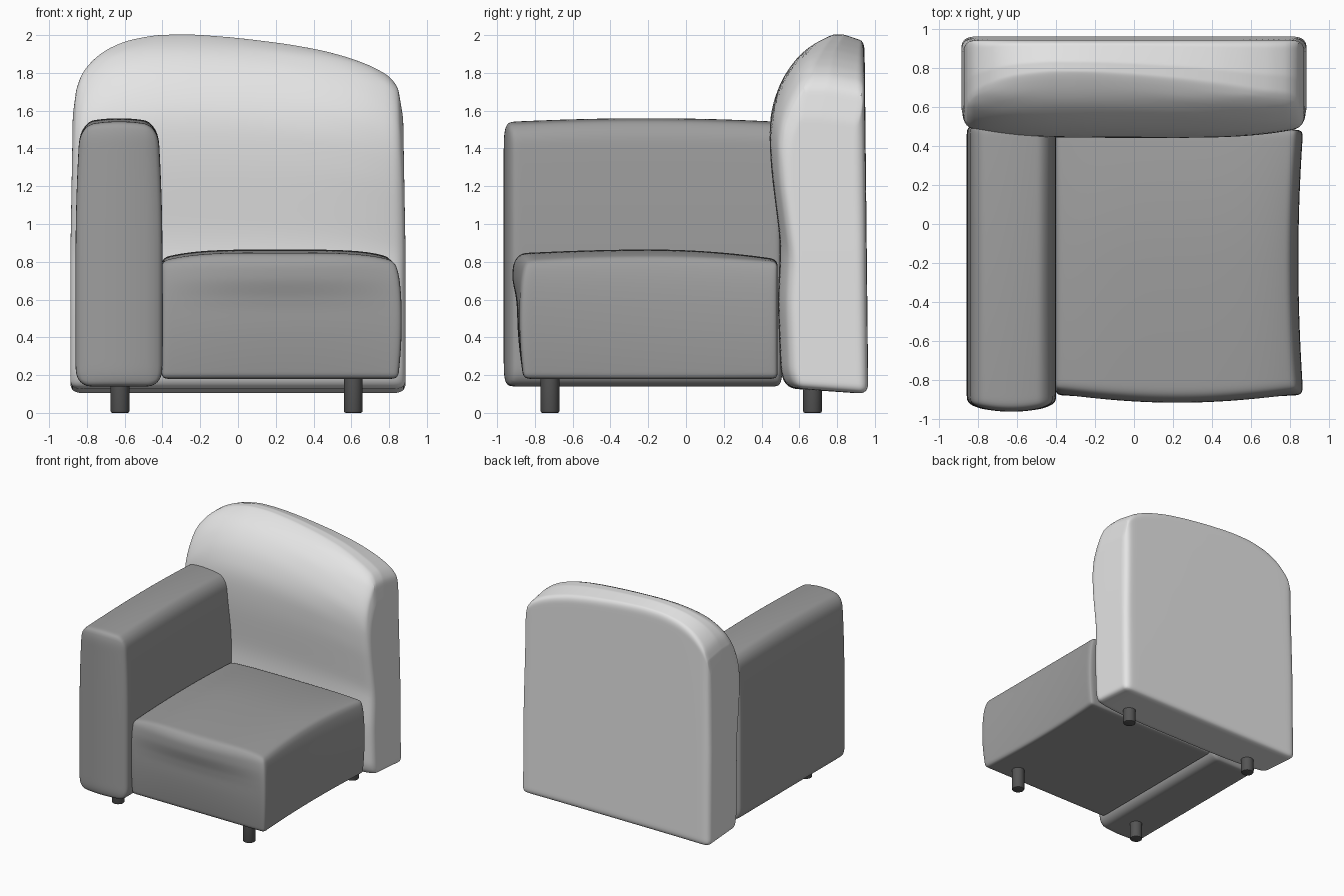
import bpy, bmesh, math
from mathutils import Vector

if "Cube" in bpy.data.objects:
    bpy.data.objects.remove(bpy.data.objects["Cube"])


def material(name, value):
    m = bpy.data.materials.new(name)
    m.use_nodes = True
    colour = (value, value, value, 1)
    m.diffuse_color = colour
    m.node_tree.nodes["Principled BSDF"].inputs["Base Color"].default_value = colour
    return m


light_grey = material("light grey fabric", 0.78)
mid_grey = material("mid grey fabric", 0.34)
dark_grey = material("dark grey leg", 0.09)


def interp(table, t):
    """Smooth interpolation through (position, value) pairs."""
    if t <= table[0][0]:
        return table[0][1]
    for (a, va), (b, vb) in zip(table, table[1:]):
        if t <= b:
            return va + (vb - va) * (t - a) / (b - a)
    return table[-1][1]


def finish(bm, name, mat, angle):
    mesh = bpy.data.meshes.new(name)
    bmesh.ops.recalc_face_normals(bm, faces=bm.faces[:])
    bm.to_mesh(mesh)
    bm.free()
    mesh.materials.append(mat)
    obj = bpy.data.objects.new(name, mesh)
    bpy.context.collection.objects.link(obj)
    bpy.ops.object.select_all(action='DESELECT')
    obj.select_set(True)
    bpy.context.view_layer.objects.active = obj
    bpy.ops.object.shade_smooth_by_angle(angle=math.radians(angle))
    return obj


def soft_box(name, low, high, radius, mat, shape):
    """Rounded cushion; shape(p, u) bends each point, u runs -1..1 per axis."""
    low, high, radius = Vector(low), Vector(high), Vector(radius)
    mid, half = (low + high) / 2, (high - low) / 2
    bm = bmesh.new()
    bmesh.ops.create_cube(bm, size=2)
    bmesh.ops.subdivide_edges(bm, edges=bm.edges[:], cuts=29, use_grid_fill=True)
    for v in bm.verts:
        # crowd the grid towards the edges, then round them
        p = Vector([h * math.sin(c * math.pi / 2) for h, c in zip(half, v.co)])
        core = Vector([max(r - h, min(h - r, c)) for c, h, r in zip(p, half, radius)])
        d = Vector([(a - b) / r for a, b, r in zip(p, core, radius)])
        if d.length > 0:
            d.normalize()
        p = core + Vector([a * r for a, r in zip(d, radius)])
        u = Vector([a / h for a, h in zip(p, half)])
        v.co = shape(p + mid, u)
    obj = finish(bm, name, mat, 50)
    smooth = obj.modifiers.new("soft", 'SUBSURF')
    smooth.levels = smooth.render_levels = 1
    return obj


# Backrest: lopsided arch with a lumbar dip and a leaning crown
arch = [(-.885, 1.62), (-.87, 1.72), (-.84, 1.8), (-.78, 1.87), (-.7, 1.93),
        (-.6, 1.97), (-.45, 2.0), (-.25, 2.005), (0, 1.985), (.25, 1.955),
        (.45, 1.92), (.6, 1.88), (.72, 1.835), (.81, 1.785), (.86, 1.73), (.885, 1.6)]
front_line = [(.1, .53), (.2, .5), (.6, .485), (.9, .5), (1.1, .475), (1.3, .45),
              (1.5, .44), (1.63, .455), (1.75, .5), (1.85, .56), (1.93, .64), (2, .76)]


def backrest_shape(p, u):
    s = (u.z + 1) / 2
    t = (u.y + 1) / 2
    z = .1 + s * (interp(arch, p.x) - .1)
    y_front = interp(front_line, (z + p.z) / 2) + .055 * u.x ** 4
    y_back = .965 - .02 * s
    z -= .06 * max(t - .4, 0) * s ** 8
    z += .03 * (1 - t) * (1 - s) ** 8
    x = p.x * (1 - .015 * max(u.z, 0))
    return Vector((x, y_front + (y_back - y_front) * t, z))


soft_box("backrest", (-.887, .5, .1), (.887, .96, 2), (.06, .06, .05),
         light_grey, backrest_shape)


# Armrest: tall slab, narrower at the top, with a bowed front
def arm_shape(p, u):
    p.x += (-.63 - p.x) * .1 * max(u.z, 0) ** 2
    p.y -= .035 * (1 - u.x ** 2) * max(-u.y, 0) ** 6
    p.z += (.02 * (1 - u.y ** 2) + .025 * (1 - u.x ** 2)) * max(u.z, 0) ** 8
    return p


soft_box("right_armrest", (-.86, -.93, .14), (-.4, .51, 1.515), (.08, .025, .09),
         mid_grey, arm_shape)

# Seat: domed top, nose rolled over the front, pinched outer side
nose = [(.18, 0), (.45, .012), (.55, .015), (.62, .025), (.7, .05), (.76, .06), (.82, .05)]


def seat_shape(p, u):
    top = max(u.z, 0) ** 6
    front = max(-u.y, 0) ** 6
    side = max(u.x, 0) ** 6
    x = p.x + side * (.02 * (1 - u.z ** 2) - .025 * (1 - u.y ** 2) - .02 * top)
    y = p.y - front * ((1 - u.x ** 2) * interp(nose, p.z) + .02 * (1 - u.z ** 2) - .02 * top)
    back_drop = 1 - .7 * max(u.y, 0) ** 2
    z = p.z + top * (.045 * (1 - u.x ** 4) * back_drop + .02 * (1 - u.y ** 2))
    return Vector((x, y, z))


soft_box("seat_cushion", (-.405, -.86, .18), (.85, .485, .8), (.03, .03, .03),
         mid_grey, seat_shape)

# Legs: short round pegs with softened feet
for side, x in (("right", -.625), ("left", .61)):
    for end, y in (("front", -.72), ("back", .67)):
        bm = bmesh.new()
        bmesh.ops.create_cone(bm, cap_ends=True, segments=24, radius1=.05, radius2=.05, depth=.22)
        bmesh.ops.translate(bm, verts=bm.verts[:], vec=(x, y, .11))
        rim = [e for e in bm.edges if all(v.co.z < .01 for v in e.verts)]
        bmesh.ops.bevel(bm, geom=rim, offset=.01, segments=2, affect='EDGES', profile=.5)
        finish(bm, f"{side}_{end}_leg", dark_grey, 40)
